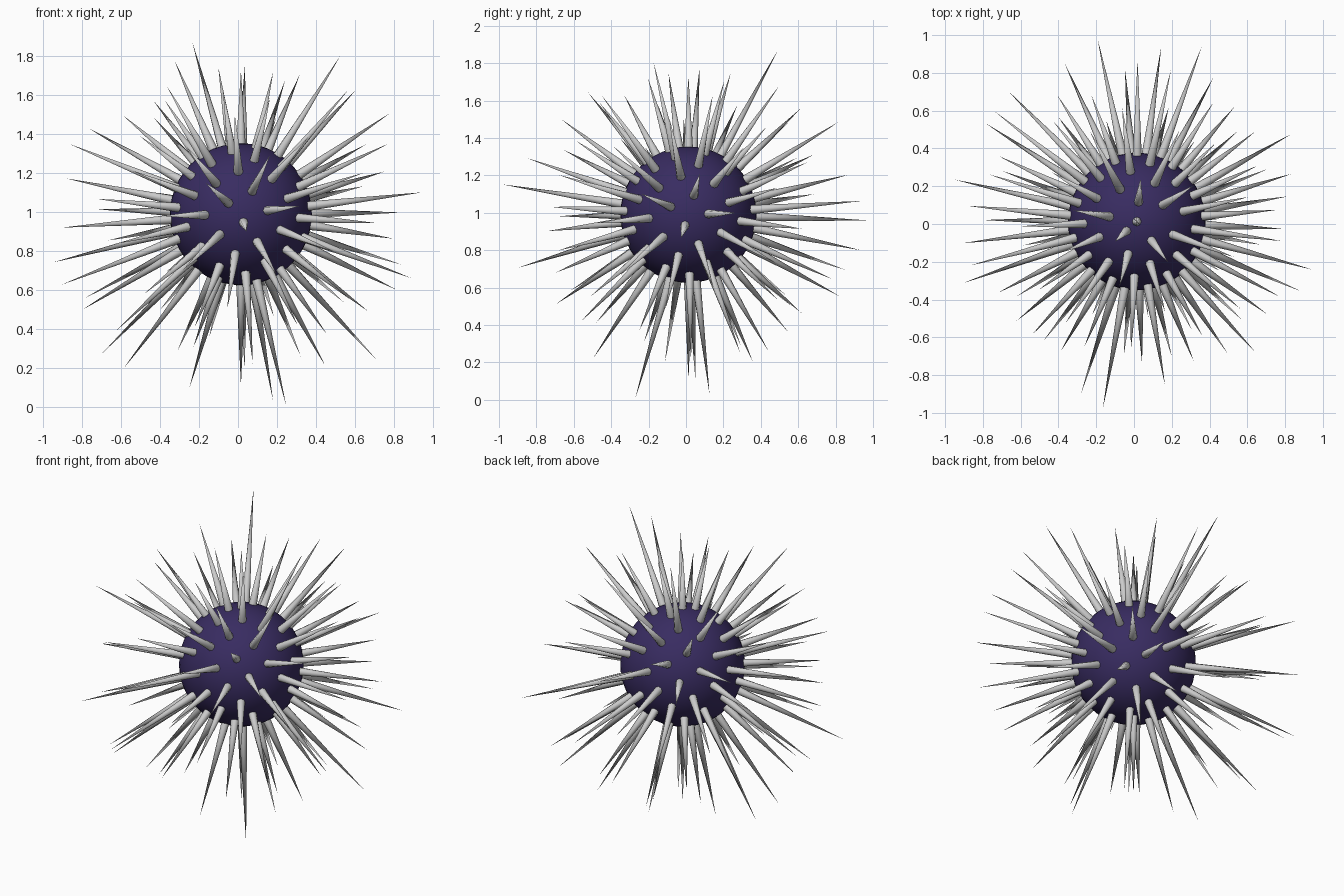
import bpy, bmesh, math
from mathutils import Vector, Matrix

if "Cube" in bpy.data.objects:
    bpy.data.objects.remove(bpy.data.objects["Cube"])

CENTRE = Vector((0.015, 0.013, 0.99))
R = 0.364          # body radius
BASE_R = 0.025     # spine radius at its root
ROOT = 0.345       # spine root, just inside the body

# Spine tip distances from the centre, in hundredths, from top pole to bottom pole
REACH = [74, 77, 79, 78, 86, 80, 73, 103, 98, 72, 87, 78, 78, 88, 93, 83,
         96, 79, 75, 85, 85, 93, 75, 96, 80, 93, 79, 80, 78, 93, 98, 80,
         93, 100, 77, 85, 88, 96, 92, 80, 102, 80, 97, 83, 99, 80, 81, 86,
         80, 99, 85, 93, 80, 76, 98, 79, 84, 95, 87, 102, 98, 100, 97, 100,
         104, 93, 80, 105, 90, 90, 92, 88, 95, 84, 86, 85, 83, 96, 82, 86,
         104, 105, 80, 84, 80, 100, 90, 92, 82, 89, 76, 86, 105, 93, 98, 88]


def add_object(name, bm):
    mesh = bpy.data.meshes.new(name)
    bm.to_mesh(mesh)
    bm.free()
    ob = bpy.data.objects.new(name, mesh)
    bpy.context.collection.objects.link(ob)
    for p in mesh.polygons:
        p.use_smooth = True
    return ob


# Round body
bm = bmesh.new()
bmesh.ops.create_uvsphere(bm, u_segments=48, v_segments=24, radius=R,
                          matrix=Matrix.Translation(CENTRE))
body = add_object("body", bm)
mat = bpy.data.materials.new("dark_purple")
mat.diffuse_color = (0.04, 0.025, 0.12, 1)
mat.use_nodes = True
mat.node_tree.nodes["Principled BSDF"].inputs["Base Color"].default_value = mat.diffuse_color
body.data.materials.append(mat)

# Spines spread evenly in a golden-angle spiral
bm = bmesh.new()
golden = math.pi * (3 - math.sqrt(5))
n = len(REACH)
for i, reach in enumerate(REACH):
    z = 1 - 2 * i / (n - 1)
    r = math.sqrt(max(0, 1 - z * z))
    d = Vector((r * math.cos(i * golden), -r * math.sin(i * golden), z))
    length = reach / 100 - ROOT
    rot = d.to_track_quat('Z', 'Y').to_matrix().to_4x4()
    place = Matrix.Translation(CENTRE + d * (ROOT + length / 2)) @ rot
    bmesh.ops.create_cone(bm, cap_ends=True, segments=8, radius1=BASE_R,
                          radius2=0, depth=length, matrix=place)
spines = add_object("spines", bm)

# Keep the root edges of the spines sharp
bpy.ops.object.select_all(action='DESELECT')
spines.select_set(True)
bpy.context.view_layer.objects.active = spines
bpy.ops.object.shade_smooth_by_angle(angle=math.radians(60))
